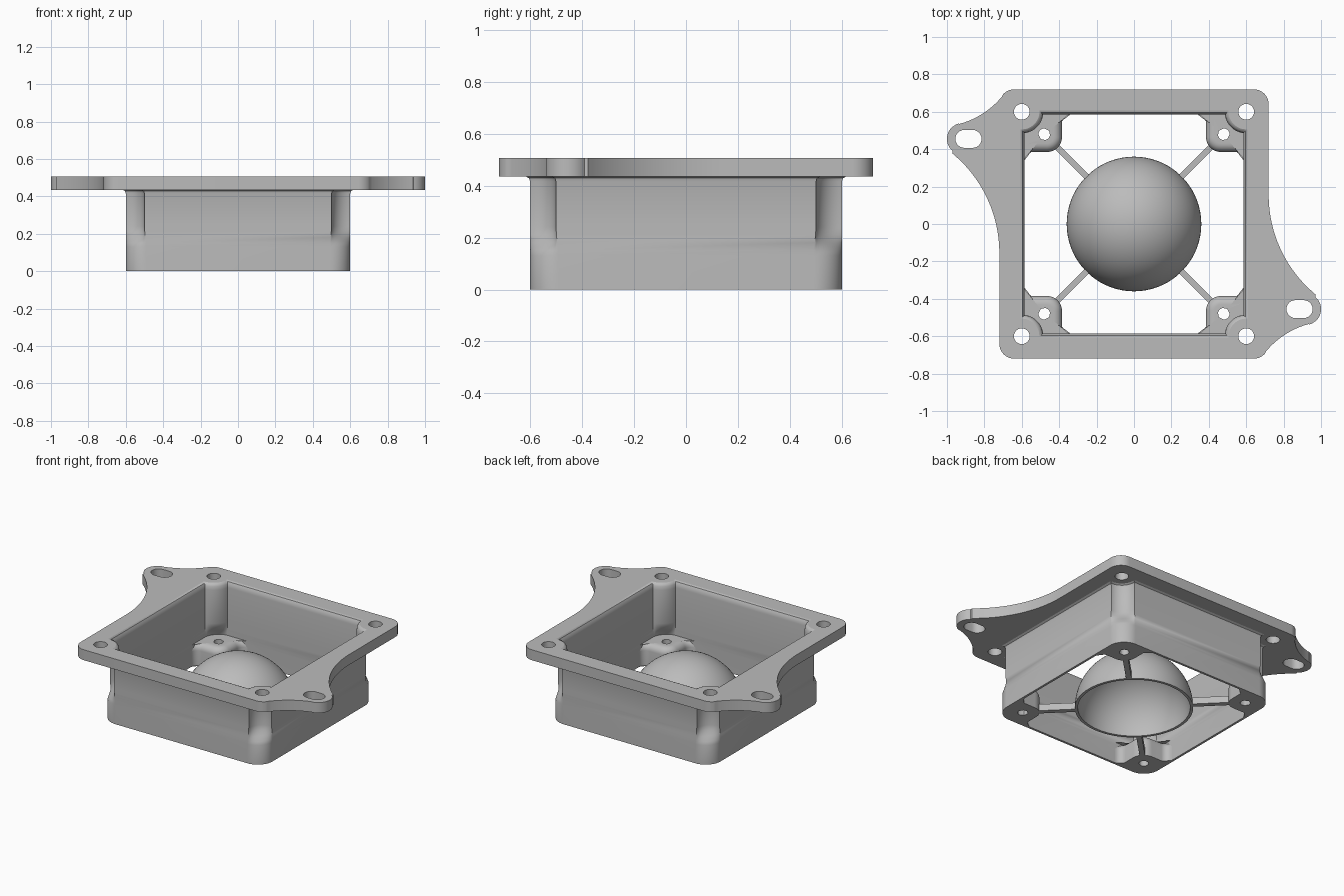
import bpy, bmesh
from math import sin, cos, pi, radians, atan2, sqrt

cube = bpy.data.objects.get("Cube")
if cube:
    bpy.data.objects.remove(cube, do_unlink=True)

grey = bpy.data.materials.new("plain grey")
grey.use_nodes = True
grey.diffuse_color = (0.5, 0.5, 0.5, 1)
grey.node_tree.nodes["Principled BSDF"].inputs["Base Color"].default_value = (0.5, 0.5, 0.5, 1)


def arc(cx, cy, r, a, b, n=12):
    """Points on an arc from angle a to b in degrees."""
    angles = [radians(a + (b - a) * i / n) for i in range(n + 1)]
    return [(cx + r * cos(t), cy + r * sin(t)) for t in angles]


def turn(points, quarters):
    """Rotate flat points by quarter turns about the centre."""
    for _ in range(quarters):
        points = [(-y, x) for x, y in points]
    return points


def finish(name, bm):
    bmesh.ops.remove_doubles(bm, verts=bm.verts, dist=0.0002)
    bmesh.ops.recalc_face_normals(bm, faces=bm.faces)
    mesh = bpy.data.meshes.new(name)
    bm.to_mesh(mesh)
    bm.free()
    mesh.materials.append(grey)
    obj = bpy.data.objects.new(name, mesh)
    bpy.context.collection.objects.link(obj)
    bpy.ops.object.select_all(action="DESELECT")
    obj.select_set(True)
    bpy.context.view_layer.objects.active = obj
    bpy.ops.object.shade_smooth_by_angle(angle=radians(35))
    return obj


def loft(name, rings, closed=True):
    """Skin a list of (outline, height) rings of equal length."""
    bm = bmesh.new()
    rows = [[bm.verts.new((x, y, z)) for x, y in pts] for pts, z in rings]
    pairs = list(zip(rows, rows[1:] + rows[:1]))
    for a, b in pairs if closed else pairs[:-1]:
        for i in range(len(a)):
            j = (i + 1) % len(a)
            bm.faces.new((a[i], a[j], b[j], b[i]))
    return finish(name, bm)


HOLE = 0.6      # corner screw position
PAD = 0.48      # foot screw position
TOP, UNDER = 0.505, 0.435


def wall_ring(half, notch, mix):
    """Square outline; mix blends rounded corners into scooped corners."""
    n = 14
    low = arc(0.49, 0.49, half - 0.49, 0, 90, n)
    d = half - HOLE
    lift = -d / notch
    start = 270 - math_deg(lift)
    high = arc(HOLE, HOLE, notch, start, 450 - start, n)
    corner = [(p[0] * (1 - mix) + q[0] * mix, p[1] * (1 - mix) + q[1] * mix)
              for p, q in zip(low, high)]
    return [p for k in range(4) for p in turn(corner, k)]


def math_deg(s):
    """Angle in degrees whose sine is s."""
    return atan2(s, sqrt(1 - s * s)) * 180 / pi


# Thin square housing with scooped corners
scoop = [(0.13, 0), (0.15, 0.15), (0.18, 0.5), (0.21, 0.85), (0.24, 1)]
outer = [(wall_ring(0.6, 0.1, 0), 0)]
outer += [(wall_ring(0.6, 0.1, m), z) for z, m in scoop]
outer += [(wall_ring(0.6, 0.1, 1), 0.415), (wall_ring(0.604, 0.096, 1), 0.428),
          (wall_ring(0.618, 0.084, 1), UNDER + 0.001)]
lip = [(0.607, 0.094, TOP), (0.595, 0.104, 0.5), (0.588, 0.111, 0.488), (0.585, 0.115, 0.465)]
inner = [(wall_ring(h, r, 1), z) for h, r, z in lip]
inner += [(wall_ring(0.585, 0.115, m), z) for z, m in reversed(scoop)]
inner += [(wall_ring(0.585, 0.115, 0), 0)]
loft("housing_wall", outer + inner)

# Mounting flange with two opposite ears, screw holes and slots
half_outline = (arc(0.64, 0.64, 0.08, 90, 0)
                + arc(1.409, 0.155, 0.689, 180, 230.5, 24)
                + arc(0.915, -0.455, 0.085, 50, -75, 20)
                + arc(1.053, -0.972, 0.453, 105, 140, 16)
                + arc(0.64, -0.64, 0.08, -40, -88, 8))
loops = [half_outline + turn(half_outline, 2), wall_ring(0.607, 0.094, 1)]
slot = arc(0.907, -0.455, 0.048, -90, 90) + arc(0.863, -0.455, 0.048, 90, 270)
loops += [slot, turn(slot, 2)]
loops += [turn(arc(HOLE, HOLE, 0.042, 0, 350, 35), k) for k in range(4)]
curve = bpy.data.curves.new("flange_outline", "CURVE")
curve.dimensions = "2D"
curve.fill_mode = "BOTH"
curve.extrude = (TOP - UNDER) / 2
for pts in loops:
    spline = curve.splines.new("POLY")
    spline.points.add(len(pts) - 1)
    for p, (x, y) in zip(spline.points, pts):
        p.co = (x, y, 0, 1)
    spline.use_cyclic_u = True
helper = bpy.data.objects.new("flange_outline", curve)
bpy.context.collection.objects.link(helper)
bpy.context.view_layer.update()
plate = bpy.data.meshes.new_from_object(
    helper.evaluated_get(bpy.context.evaluated_depsgraph_get()))
bm = bmesh.new()
bm.from_mesh(plate)
bmesh.ops.translate(bm, verts=bm.verts, vec=(0, 0, (TOP + UNDER) / 2))
bpy.data.objects.remove(helper, do_unlink=True)
bpy.data.meshes.remove(plate)
finish("mounting_flange", bm)


def pad_ring(inset):
    """Foot pad outline, flared where it meets the two walls."""
    pts = (arc(0.54, 0.34, 0.045 + inset, 0, 90, 8)
           + arc(0.465, 0.465, 0.08 - inset, 270, 180, 10)
           + arc(0.34, 0.54, 0.045 + inset, 0, 90, 8)
           + arc(PAD, PAD, 0.112, 90, 0, 10))
    return [(min(x, 0.592), min(y, 0.592)) for x, y in pts]


# Corner foot pads with screw holes, and ribs to the dome
bore = []
for x, y in pad_ring(0):
    a = atan2(y - PAD, x - PAD)
    bore.append((PAD + 0.031 * cos(a), PAD + 0.031 * sin(a)))
pad = [(pad_ring(0), 0), (pad_ring(0), 0.1)]
for i in range(1, 7):
    t = i * pi / 12
    pad.append((pad_ring(0.045 * (1 - cos(t))), 0.1 + 0.044 * sin(t)))
pad += [(bore, 0.144), (bore, 0)]
for k in range(4):
    loft(f"foot_pad_{k + 1}", [(turn(pts, k), z) for pts, z in pad])
    bm = bmesh.new()
    bmesh.ops.create_cube(bm, size=1)
    for v in bm.verts:
        along, side = 0.485 + v.co.x * 0.27, v.co.y * 0.034
        a = pi / 4 + k * pi / 2
        v.co = (along * cos(a) - side * sin(a), along * sin(a) + side * cos(a),
                (v.co.z + 0.5) * 0.045)
    finish(f"rib_{k + 1}", bm)

# Hollow central dome
R, T, STEPS = 0.36, 0.018, 24
dome = []
for radius, steps in ((R, range(STEPS + 1)), (R - T, range(STEPS, -1, -1))):
    for i in steps:
        t = i / STEPS * pi / 2
        dome.append((arc(0, 0, max(radius * cos(t), 0.00001), 0, 355, 71), radius * sin(t)))
bm_outer, bm_inner = dome[:STEPS + 1], dome[STEPS + 1:]
loft("dome_outside", bm_outer, closed=False)
inside = loft("dome_inside", bm_inner + [bm_outer[0]], closed=False)
inside.data.flip_normals()
